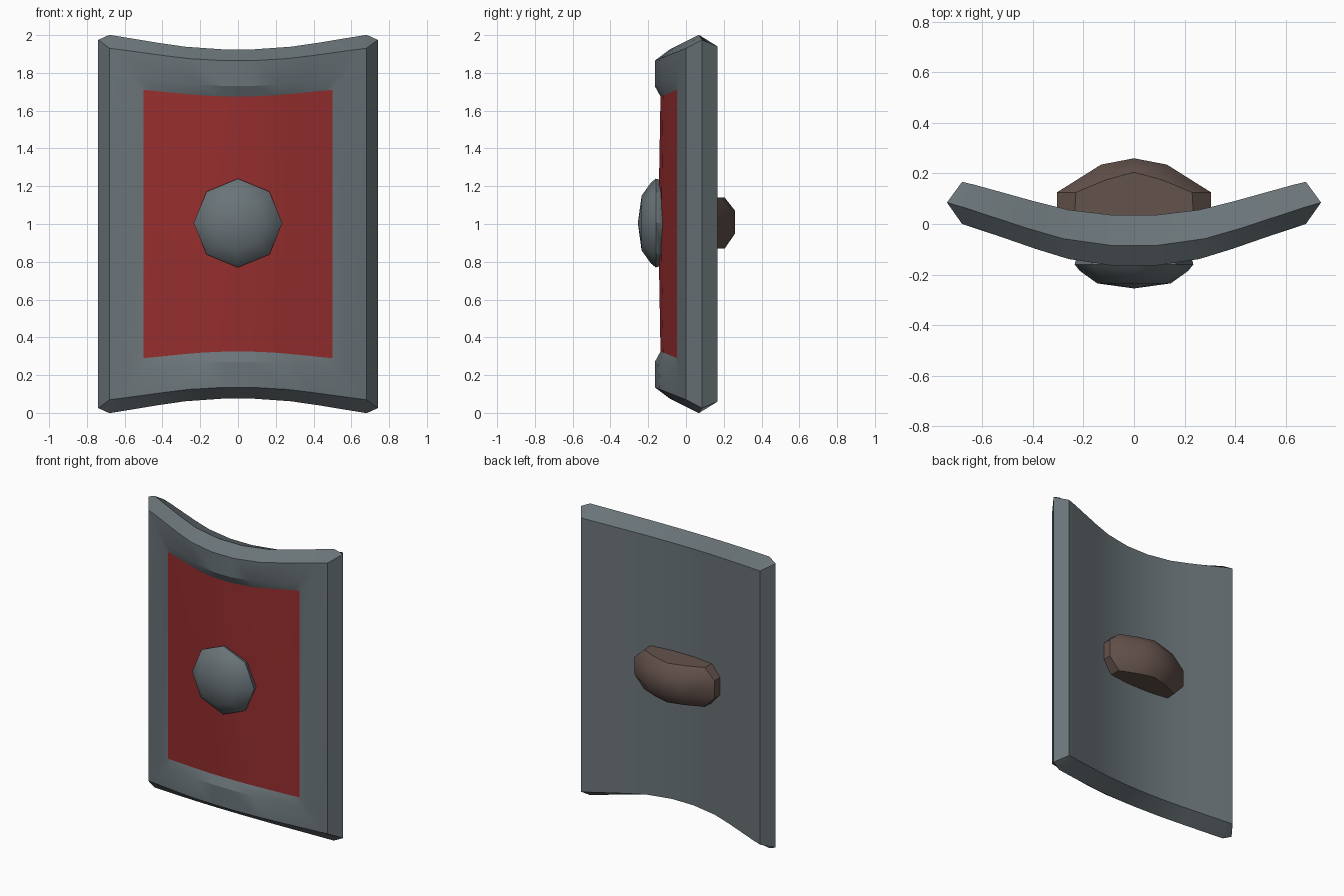
import bpy, bmesh, math

cube = bpy.data.objects.get("Cube")
if cube:
    bpy.data.objects.remove(cube, do_unlink=True)


def material(name, r, g, b):
    m = bpy.data.materials.new(name)
    m.use_nodes = True
    m.diffuse_color = (r, g, b, 1)
    bsdf = next(n for n in m.node_tree.nodes if n.type == 'BSDF_PRINCIPLED')
    bsdf.inputs["Base Color"].default_value = (r, g, b, 1)
    bsdf.inputs["Roughness"].default_value = 0.8
    return m


steel = material("grey steel", 0.144, 0.174, 0.188)
red = material("red paint", 0.305, 0.027, 0.027)
brown = material("brown leather", 0.127, 0.084, 0.072)


def finish(bm, name, mat, angle=30, close=True):
    if close:
        bmesh.ops.recalc_face_normals(bm, faces=bm.faces)
    me = bpy.data.meshes.new(name)
    bm.to_mesh(me)
    bm.free()
    me.materials.append(mat)
    ob = bpy.data.objects.new(name, me)
    bpy.context.scene.collection.objects.link(ob)
    bpy.ops.object.select_all(action='DESELECT')
    ob.select_set(True)
    bpy.context.view_layer.objects.active = ob
    bpy.ops.object.shade_smooth_by_angle(angle=math.radians(angle))
    return ob


def add_rings(bm, rings):
    """Make vertex rings and bridge each one to the next."""
    loops = [[bm.verts.new(p) for p in ring] for ring in rings]
    n = len(loops[0])
    for a, b in zip(loops, loops[1:]):
        for i in range(n):
            j = (i + 1) % n
            bm.faces.new((a[i], a[j], b[j], b[i]))
    return loops


# Shared bend: fraction across the width and how far along the curve it sits
HALF = [(0.12, 0.0), (0.38, 0.16), (0.57, 0.4), (0.92, 0.9), (1.0, 1.0)]
BEND = [(-t, s) for t, s in reversed(HALF)] + HALF


def curved_edge(width, z_mid, z_end, y_mid, y_end, nip=0.0):
    """Top edge of a curved rectangle, left to right."""
    pts = []
    for t, s in BEND:
        z = z_mid + (z_end - z_mid) * s - (nip if abs(t) == 1 else 0)
        pts.append((t * width, y_mid + (y_end - y_mid) * s, z))
    return pts


def curved_ring(*args):
    top = curved_edge(*args)
    return top + [(x, y, 2 - z) for x, y, z in reversed(top)]


# Frame and back plate
panel_edge = (0.5, 1.675, 1.71, -0.135, -0.048)
bm = bmesh.new()
loops = add_rings(bm, [
    curved_ring(0.68, 1.88, 1.94, 0.035, 0.167),            # back lip
    curved_ring(0.74, 1.925, 2.01, -0.085, 0.085, 0.035),   # outer ridge
    curved_ring(0.68, 1.865, 1.93, -0.165, 0.0),            # front lip
    curved_ring(0.56, 1.73, 1.78, -0.165, -0.04),           # inner lip
    curved_ring(*panel_edge),
])
back, n = loops[0], len(BEND)
for i in range(n - 1):
    bm.faces.new((back[i], back[i + 1], back[-2 - i], back[-1 - i]))
finish(bm, "shield_frame", steel, 25)

# Painted front panel, bulging slightly at mid height
bm = bmesh.new()
top = curved_edge(*panel_edge)
rows = [[bm.verts.new(p) for p in row] for row in (
    top,
    [(x, y - 0.012 * (1 - (x / 0.5) ** 2), 1) for x, y, z in top],
    [(x, y, 2 - z) for x, y, z in top])]
for a, b in zip(rows, rows[1:]):
    for i in range(n - 1):
        bm.faces.new((a[i], b[i], b[i + 1], a[i + 1]))
finish(bm, "front_panel", red, 30, close=False)

# Round eight-sided boss
bm = bmesh.new()
profile = [(0.18, -0.09), (0.225, -0.125), (0.235, -0.16), (0.215, -0.185), (0.145, -0.235)]
loops = add_rings(bm, [
    [(r * math.cos(k * math.pi / 4), y, 1.005 + r * math.sin(k * math.pi / 4)) for k in range(8)]
    for r, y in profile])
tip = bm.verts.new((0, -0.255, 1.005))
for i in range(8):
    bm.faces.new((loops[-1][i], loops[-1][(i + 1) % 8], tip))
bm.faces.new(loops[0])
finish(bm, "boss", steel, 40)


# Back grip: an arched block with bevelled upper and lower edges
def arch(half, z):
    return [(x, y, z) for x, y in half] + [(-x, y, z) for x, y in reversed(half[:-1])]


inner = [(0.235, 0.03), (0.23, 0.125), (0.11, 0.175), (0, 0.205)]
outer = [(0.305, 0.03), (0.305, 0.125), (0.13, 0.235), (0, 0.26)]
bm = bmesh.new()
loops = add_rings(bm, [arch(inner, 0.87), arch(outer, 0.95),
                       arch(outer, 1.07), arch(inner, 1.14)])
bm.faces.new(loops[0])
bm.faces.new(loops[-1])
finish(bm, "grip", brown, 40)
